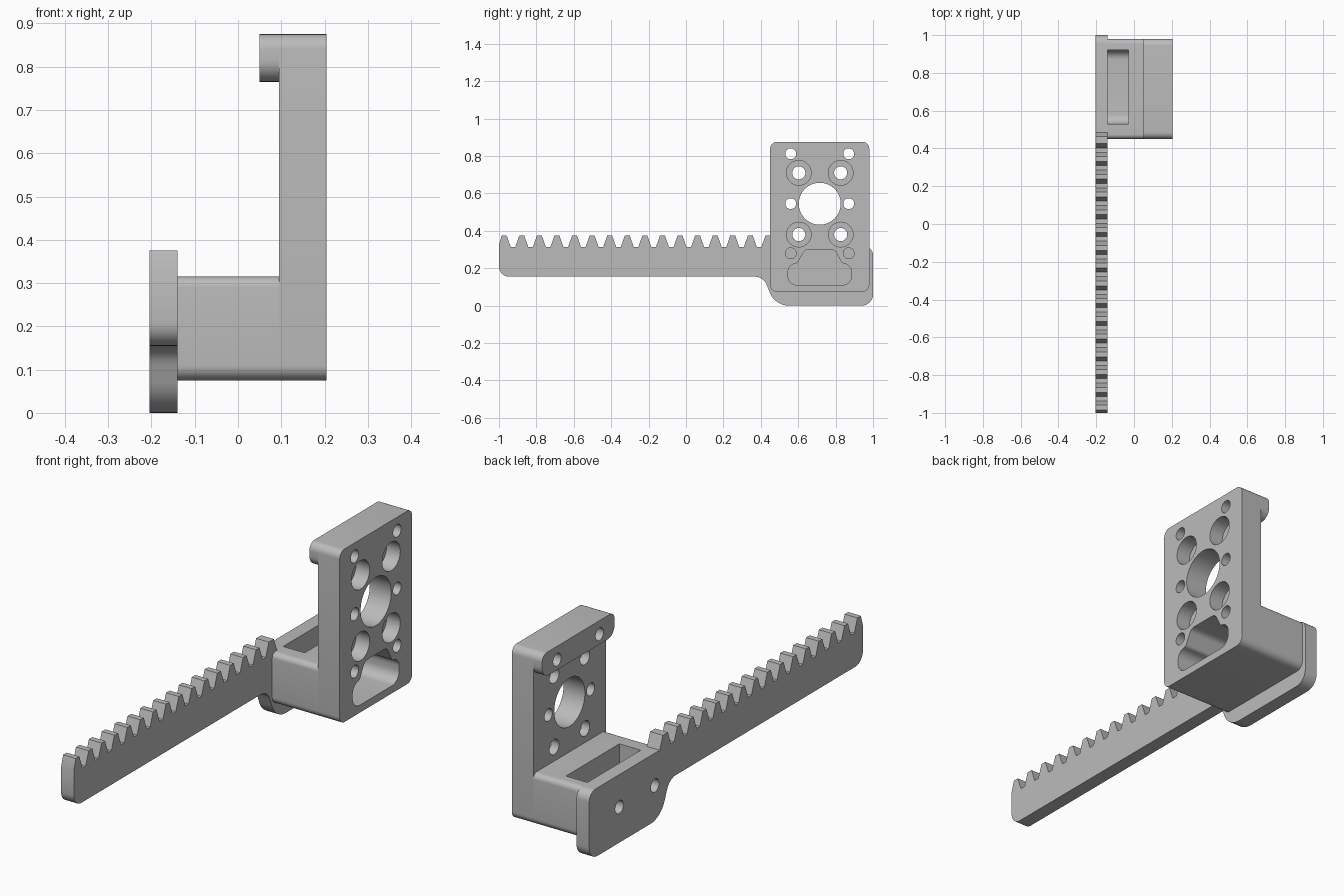
import bpy, bmesh, math
from mathutils import Vector

cube = bpy.data.objects.get("Cube")
if cube:
    bpy.data.objects.remove(cube, do_unlink=True)

grey = bpy.data.materials.new("light_grey")
grey.use_nodes = True
colour = (0.5, 0.5, 0.5, 1)
grey.diffuse_color = colour
grey.node_tree.nodes["Principled BSDF"].inputs["Base Color"].default_value = colour


def rounded(corners, steps=8):
    """Round each (y, z, radius) corner of a side profile."""
    out = []
    n = len(corners)
    for i, (y, z, r) in enumerate(corners):
        p = Vector((y, z))
        if r == 0:
            out.append(p)
            continue
        a = (Vector(corners[i - 1][:2]) - p).normalized()
        b = (Vector(corners[(i + 1) % n][:2]) - p).normalized()
        half = a.angle(b) / 2
        reach = r / math.tan(half)
        centre = p + (a + b).normalized() * (r / math.sin(half))
        start, end = p + a * reach - centre, p + b * reach - centre
        sweep = start.angle_signed(end)
        base = math.atan2(start.y, start.x)
        for k in range(steps + 1):
            t = base - sweep * k / steps
            out.append(centre + Vector((math.cos(t), math.sin(t))) * r)
    return out


def circle(y, z, r, n=40):
    return [Vector((y + r * math.cos(math.tau * k / n), z + r * math.sin(math.tau * k / n)))
            for k in range(n)]


def prism(name, outline, x0, x1):
    """Extrude a side profile along x."""
    bm = bmesh.new()
    face = bm.faces.new([bm.verts.new((x0, p.x, p.y)) for p in outline])
    moved = bmesh.ops.extrude_face_region(bm, geom=[face])["geom"]
    bmesh.ops.translate(bm, vec=(x1 - x0, 0, 0),
                        verts=[v for v in moved if isinstance(v, bmesh.types.BMVert)])
    bmesh.ops.recalc_face_normals(bm, faces=bm.faces)
    mesh = bpy.data.meshes.new(name)
    bm.to_mesh(mesh)
    bm.free()
    mesh.materials.append(grey)
    obj = bpy.data.objects.new(name, mesh)
    bpy.context.collection.objects.link(obj)
    return obj


def select(obj):
    bpy.ops.object.select_all(action='DESELECT')
    obj.select_set(True)
    bpy.context.view_layer.objects.active = obj


def cut(obj, outline, x0, x1):
    cutter = prism("cutter", outline, x0, x1)
    cutter.hide_render = True
    mod = obj.modifiers.new("cut", 'BOOLEAN')
    mod.operation, mod.solver, mod.object = 'DIFFERENCE', 'EXACT', cutter
    select(obj)
    bpy.ops.object.modifier_apply(modifier=mod.name)
    bpy.data.objects.remove(cutter, do_unlink=True)


def box(y0, y1, z0, z1, low, high):
    return rounded([(y0, z0, low), (y1, z0, low), (y1, z1, high), (y0, z1, high)])


FRONT, BACK, MID = 0.45, 0.98, 0.715
INNER, OUTER = 0.095, 0.205

# Main parts
plate = prism("mounting_plate", box(FRONT, BACK, 0.075, 0.875, 0.035, 0.035), INNER, OUTER)
lip = prism("top_lip", box(FRONT, BACK, 0.765, 0.875, 0.05, 0.035), 0.05, INNER)
block = prism("connecting_block", box(FRONT, BACK, 0.075, 0.315, 0.035, 0.025), -0.14, INNER)

# Motor opening and counterbored screw holes
cut(plate, circle(MID, 0.545, 0.112, 64), 0, 0.3)
for side in (-0.112, 0.112):
    for z in (0.38, 0.71):
        cut(plate, circle(MID + side, z, 0.035), 0, 0.3)
        cut(plate, circle(MID + side, z, 0.066), 0.135, 0.3)

# Small pin holes along both edges
for side in (-0.155, 0.155):
    for z in (0.28, 0.545, 0.812):
        cut(plate, circle(MID + side, z, 0.029), 0, 0.3)
    cut(lip, circle(MID + side, 0.812, 0.029), 0, 0.3)
    cut(block, circle(MID + side, 0.28, 0.029), 0.03, 0.3)

# Shouldered pocket in the outer face, running into the block
shoulder = rounded([(0.545, 0.11, 0.05), (0.885, 0.11, 0.05), (0.885, 0.225, 0.045),
                    (0.835, 0.225, 0.02), (0.795, 0.3, 0.035), (0.635, 0.3, 0.035),
                    (0.595, 0.225, 0.02), (0.545, 0.225, 0.045)])
cut(plate, shoulder, 0, 0.3)
cut(block, shoulder, 0, 0.3)

# Trough open at the top, next to the rack
cut(block, box(0.53, 0.92, 0.11, 0.5, 0.05, 0), -0.2, -0.03)

# Rack outline: toothed top edge, then the rounded foot
PITCH, ROOT, TIP = 0.094, 0.313, 0.375
profile = [(-1, 0.155, 0.055), (0.415, 0.155, 0.07), (0.475, 0, 0.11), (1, 0, 0.06),
           (1, 0.315, 0.045), (0.485, 0.315, 0), (0.462, TIP, 0)]
for k in reversed(range(15)):
    mid = -0.925 + k * PITCH
    profile += [(mid + 0.034, TIP, 0), (mid + 0.012, ROOT, 0),
                (mid - 0.012, ROOT, 0), (mid - 0.034, TIP, 0)]
profile += [(-0.985, TIP, 0), (-1, 0.325, 0)]
rack = prism("toothed_rack", rounded(profile), -0.205, -0.14)
for y in (0.52, 0.78):
    cut(rack, circle(y, 0.165, 0.03), -0.3, 0)
cut(block, circle(0.5, 0.165, 0.025), -0.2, -0.06)

for obj in (plate, lip, block, rack):
    select(obj)
    bpy.ops.object.shade_smooth_by_angle(angle=math.radians(30))
